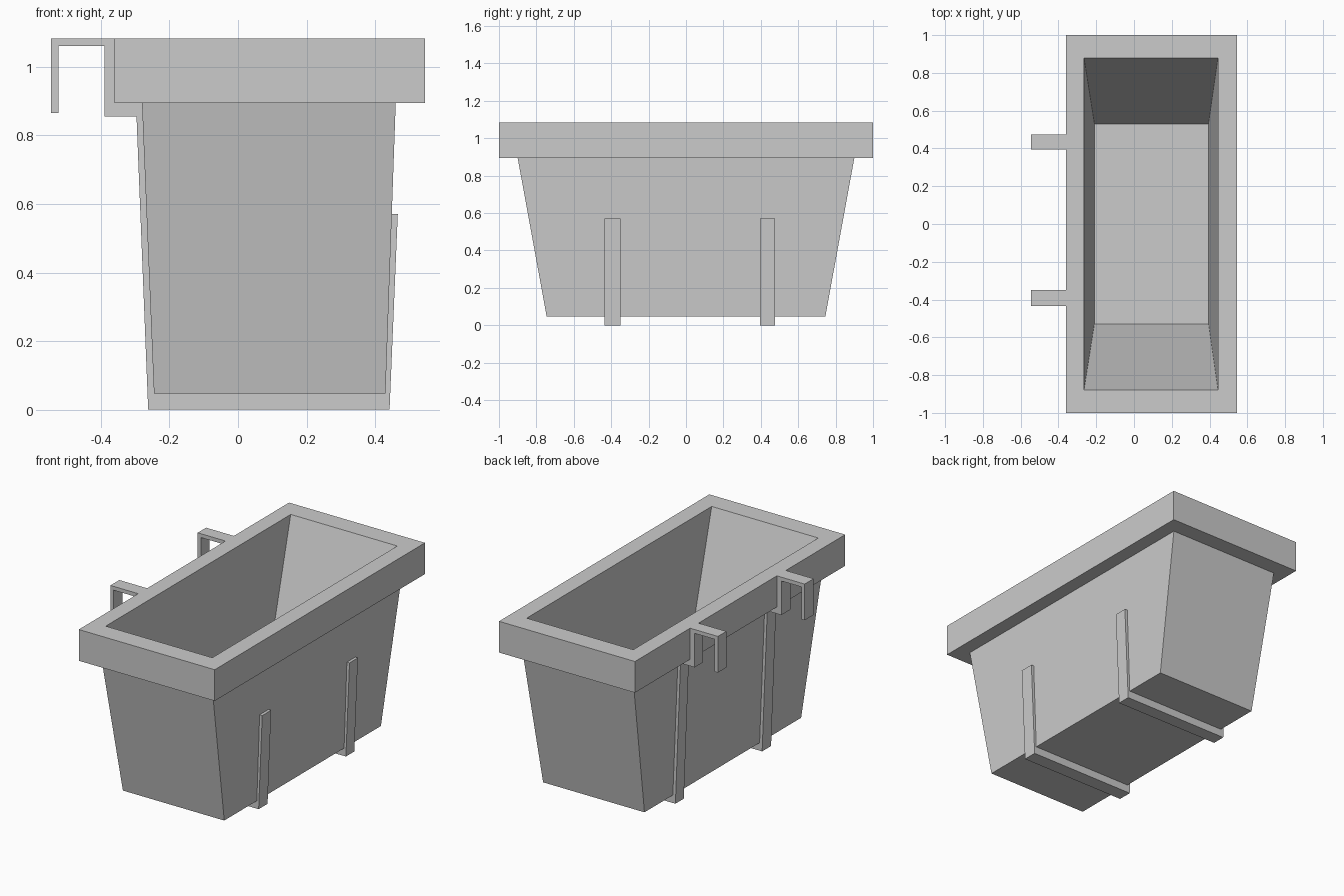
import bpy

cube = bpy.data.objects.get("Cube")
if cube:
    bpy.data.objects.remove(cube, do_unlink=True)

grey = bpy.data.materials.new("plain_grey")
grey.use_nodes = True
colour = (0.6, 0.6, 0.6, 1)
grey.diffuse_color = colour
grey.node_tree.nodes["Principled BSDF"].inputs["Base Color"].default_value = colour


def add_mesh(name, verts, faces):
    mesh = bpy.data.meshes.new(name)
    mesh.from_pydata(verts, [], faces)
    mesh.materials.append(grey)
    obj = bpy.data.objects.new(name, mesh)
    bpy.context.collection.objects.link(obj)
    return obj


def rectangle_loft(name, rings):
    """Join rectangles (x_min, x_max, half_y, z) and cap both ends."""
    verts, faces = [], [(3, 2, 1, 0)]
    for x0, x1, y, z in rings:
        verts += [(x0, -y, z), (x1, -y, z), (x1, y, z), (x0, y, z)]
    for r in range(len(rings) - 1):
        for i in range(4):
            a, b = r * 4 + i, r * 4 + (i + 1) % 4
            faces.append((a, b, b + 4, a + 4))
    last = len(verts) - 4
    faces.append(tuple(range(last, last + 4)))
    return add_mesh(name, verts, faces)


def extrude_profile(name, profile, y0, y1):
    """Extrude an outline in x and z along y."""
    n = len(profile)
    verts = [(x, y, z) for y in (y0, y1) for x, z in profile]
    faces = [tuple(range(n)), tuple(reversed(range(n, 2 * n)))]
    faces += [(i, i + n, (i + 1) % n + n, (i + 1) % n) for i in range(n)]
    return add_mesh(name, verts, faces)


# Planter box: tapered outside, overhanging rim, tapered hollow, floor
rectangle_loft("planter_box", [
    (-0.245, 0.43, 0.745, 0.047),
    (-0.28, 0.46, 0.9, 0.895),
    (-0.36, 0.545, 1.0, 0.895),
    (-0.36, 0.545, 1.0, 1.083),
    (-0.265, 0.445, 0.88, 1.083),
    (-0.21, 0.395, 0.53, 0.08),
])

# Hanging straps: railing hook, step under the rim, wrap below the box
strap = [
    (-0.36, 1.083), (-0.545, 1.083), (-0.545, 0.865), (-0.524, 0.865),
    (-0.524, 1.06), (-0.39, 1.06), (-0.39, 0.855), (-0.296, 0.855),
    (-0.262, 0.003), (0.442, 0.003), (0.466, 0.57), (0.448, 0.57),
    (0.43, 0.047), (-0.245, 0.047), (-0.28, 0.895), (-0.36, 0.895),
]
strap = [(x, max(z - 0.003, 0) if z < 0.01 else z) for x, z in strap]
for name, y0, y1 in (("front_strap", -0.435, -0.35), ("back_strap", 0.395, 0.475)):
    extrude_profile(name, strap, y0, y1)
